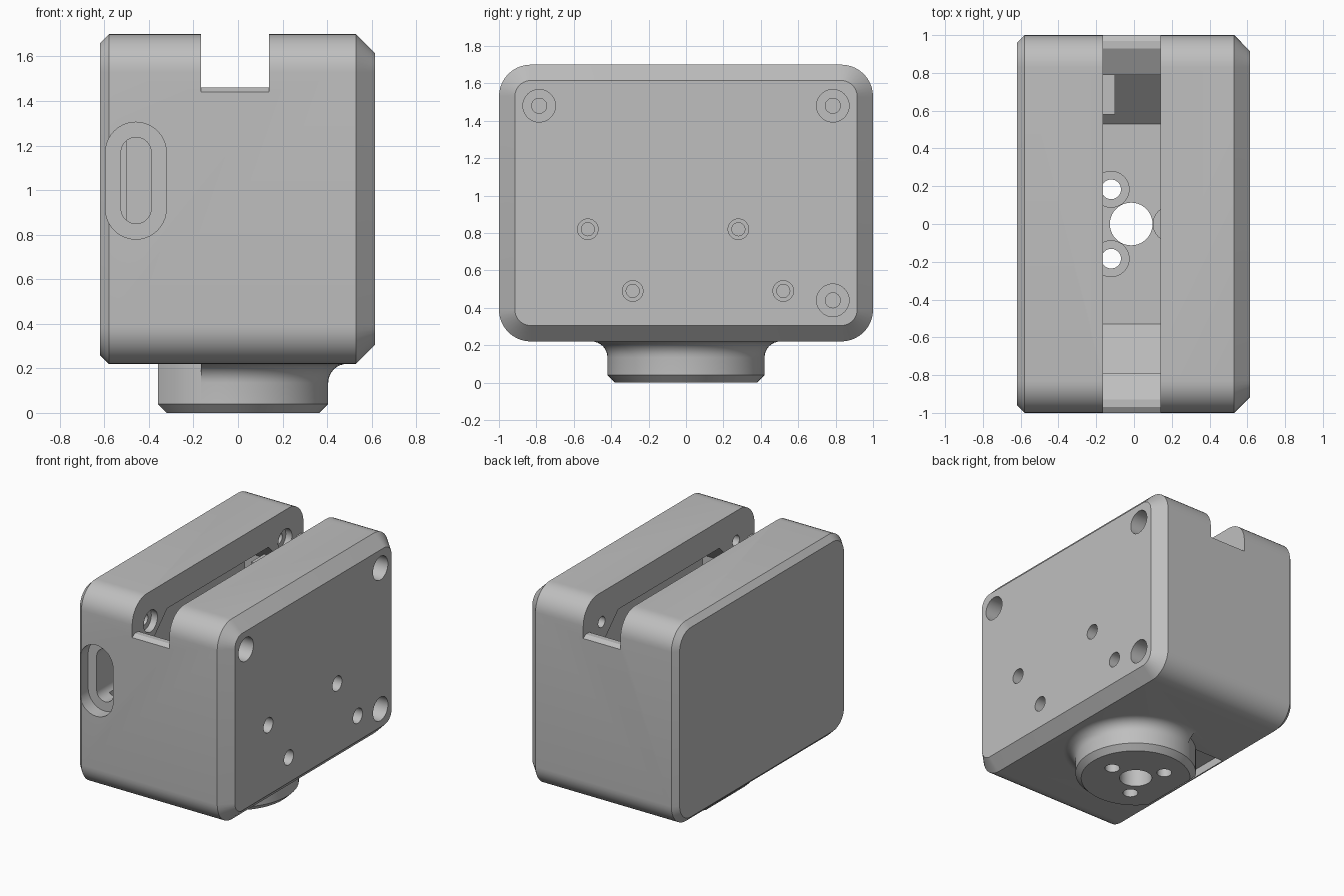
import bpy, bmesh, math

cube = bpy.data.objects.get("Cube")
if cube:
    bpy.data.objects.remove(cube)

grey = bpy.data.materials.new("plain grey")
grey.use_nodes = True
colour = (0.52, 0.52, 0.52, 1)
grey.diffuse_color = colour
grey.node_tree.nodes["Principled BSDF"].inputs["Base Color"].default_value = colour


def loft(name, rings):
    """Closed solid through rings of 3D points."""
    bm = bmesh.new()
    loops = [[bm.verts.new(p) for p in ring] for ring in rings]
    n = len(loops[0])
    for a, b in zip(loops, loops[1:]):
        for i in range(n):
            j = (i + 1) % n
            bm.faces.new((a[i], a[j], b[j], b[i]))
    bm.faces.new(loops[0][::-1])
    bm.faces.new(loops[-1])
    bmesh.ops.recalc_face_normals(bm, faces=bm.faces[:])
    mesh = bpy.data.meshes.new(name)
    bm.to_mesh(mesh)
    bm.free()
    mesh.materials.append(grey)
    obj = bpy.data.objects.new(name, mesh)
    bpy.context.collection.objects.link(obj)
    return obj


def place(axis, t, pts):
    if axis == "x":
        return [(t, u, v) for u, v in pts]
    if axis == "y":
        return [(u, t, v) for u, v in pts]
    return [(u, v, t) for u, v in pts]


def prism(name, axis, a, b, pts):
    return loft(name, [place(axis, a, pts), place(axis, b, pts)])


def circle(u, v, r, n=40):
    return [(u + r * math.cos(2 * math.pi * i / n),
             v + r * math.sin(2 * math.pi * i / n)) for i in range(n)]


def rounded(u0, u1, v0, v1, r, n=10):
    pts = []
    for k, (cu, cv) in enumerate([(u1 - r, v1 - r), (u0 + r, v1 - r),
                                  (u0 + r, v0 + r), (u1 - r, v0 + r)]):
        for i in range(n + 1):
            a = math.pi / 2 * (k + i / n)
            pts.append((cu + r * math.cos(a), cv + r * math.sin(a)))
    return pts


def rect(u0, u1, v0, v1):
    return [(u0, v0), (u1, v0), (u1, v1), (u0, v1)]


def combine(target, tool, operation="DIFFERENCE"):
    mod = target.modifiers.new("combine", "BOOLEAN")
    mod.operation = operation
    mod.solver = "EXACT"
    mod.object = tool
    bpy.context.view_layer.objects.active = target
    bpy.ops.object.modifier_apply(modifier=mod.name)
    bpy.data.objects.remove(tool)


# Housing: rounded block, small chamfer on one side and a large one on the other
def section(x, inset):
    return place("x", x, rounded(-1 + inset, 1 - inset, 0.22 + inset,
                                 1.7 - inset, 0.17 - inset))


housing = loft("housing", [section(-0.62, 0.04), section(-0.58, 0),
                           section(0.53, 0), section(0.615, 0.085)])

# Clearance recess under the housing beside the flange
combine(housing, prism("recess", "z", 0.1, 0.28, rect(-0.57, -0.3, -0.28, 0.28)))

# Mounting flange: filleted on one side, plain with a flat on the other
CX, LID, SLOT = -0.015, -0.165, 0.14
foot = [(0.38, 0), (0.42, 0.04)]
fillet = [(0.505 - 0.085 * math.cos(a), 0.135 + 0.085 * math.sin(a))
          for a in [math.pi / 2 * i / 8 for i in range(9)]]


def lathe(name, profile):
    return loft(name, [place("z", z, circle(CX, 0, r, 64)) for r, z in profile])


plain = lathe("plain_flange", foot + [(0.42, 0.3)])
combine(plain, prism("flat", "y", -1, 1, [(-0.28, -0.04), (-0.36, 0.04),
                                          (-0.36, 0.4), (-1, 0.4), (-1, -0.04)]))
flared = lathe("flared_flange", foot + fillet + [(0.505, 0.3)])
combine(flared, prism("trim", "z", -1, 1, rect(-1, LID, -1, 1)))
combine(plain, flared, "UNION")
combine(housing, plain, "UNION")

# Inner cavity with solid corners for the screws
c, b, w, lo, hi = 0.2, 0.26, 0.79, 0.32, 1.5
half = [(w - b, lo), (w, lo + b), (w, hi - c), (w - c, hi)]
cavity = half + [(-y, z) for y, z in half[::-1]]
combine(housing, prism("cavity", "x", -0.5, 0.42, cavity))

# Long top slot and the notches at its two ends
combine(housing, prism("slot", "x", LID, SLOT, rect(-w, w, 0.9, 2)))
crest = [(0.79, 1.38), (0.93, 1.46), (0.97, 1.46), (1, 1.44), (1.1, 1.42), (1.1, 2)]
combine(housing, prism("notch", "x", LID, SLOT,
                       crest + [(-y, z) for y, z in crest[::-1]]))

# Corner screws: wide bore, narrow bore and a seat in the opposite wall
for y, z in [(-0.785, 1.48), (0.785, 1.48), (0.785, 0.44)]:
    combine(housing, prism("bore", "x", 0.34, 0.8, circle(y, z, 0.087)))
    combine(housing, prism("pilot", "x", -0.42, 0.4, circle(y, z, 0.04)))
    if z > 1:
        combine(housing, prism("seat", "x", LID - 0.05, LID + 0.02,
                               circle(y, z, 0.08)))

# Small stepped holes in the broad face
for y, z in [(-0.525, 0.82), (0.28, 0.82), (-0.285, 0.49), (0.52, 0.49)]:
    combine(housing, prism("step", "x", 0.5, 0.8, circle(y, z, 0.055)))
    combine(housing, prism("through", "x", 0.38, 0.52, circle(y, z, 0.035)))

# Port opening in the front
combine(housing, prism("port_recess", "y", -1.2, -0.9,
                       rounded(-0.595, -0.322, 0.78, 1.305, 0.136)))
combine(housing, prism("port", "y", -0.95, -0.7,
                       rounded(-0.525, -0.39, 0.85, 1.237, 0.067)))

# Flange holes: one central and three around it with wide seats inside
combine(housing, prism("centre_hole", "z", -0.2, 0.4, circle(CX, 0, 0.113)))
for k in range(3):
    a = 2 * math.pi * k / 3
    x, y = CX + 0.212 * math.cos(a), 0.212 * math.sin(a)
    combine(housing, prism("screw_hole", "z", -0.2, 0.25, circle(x, y, 0.052)))
    combine(housing, prism("screw_seat", "z", 0.2, 0.4, circle(x, y, 0.095)))

# Small block behind the slot wall
block = prism("inner_block", "x", -0.3, -0.1, rect(0.58, 0.8, 1.22, 1.36))

for obj in (housing, block):
    bpy.ops.object.select_all(action="DESELECT")
    obj.select_set(True)
    bpy.context.view_layer.objects.active = obj
    bpy.ops.object.shade_smooth_by_angle(angle=math.radians(25))
